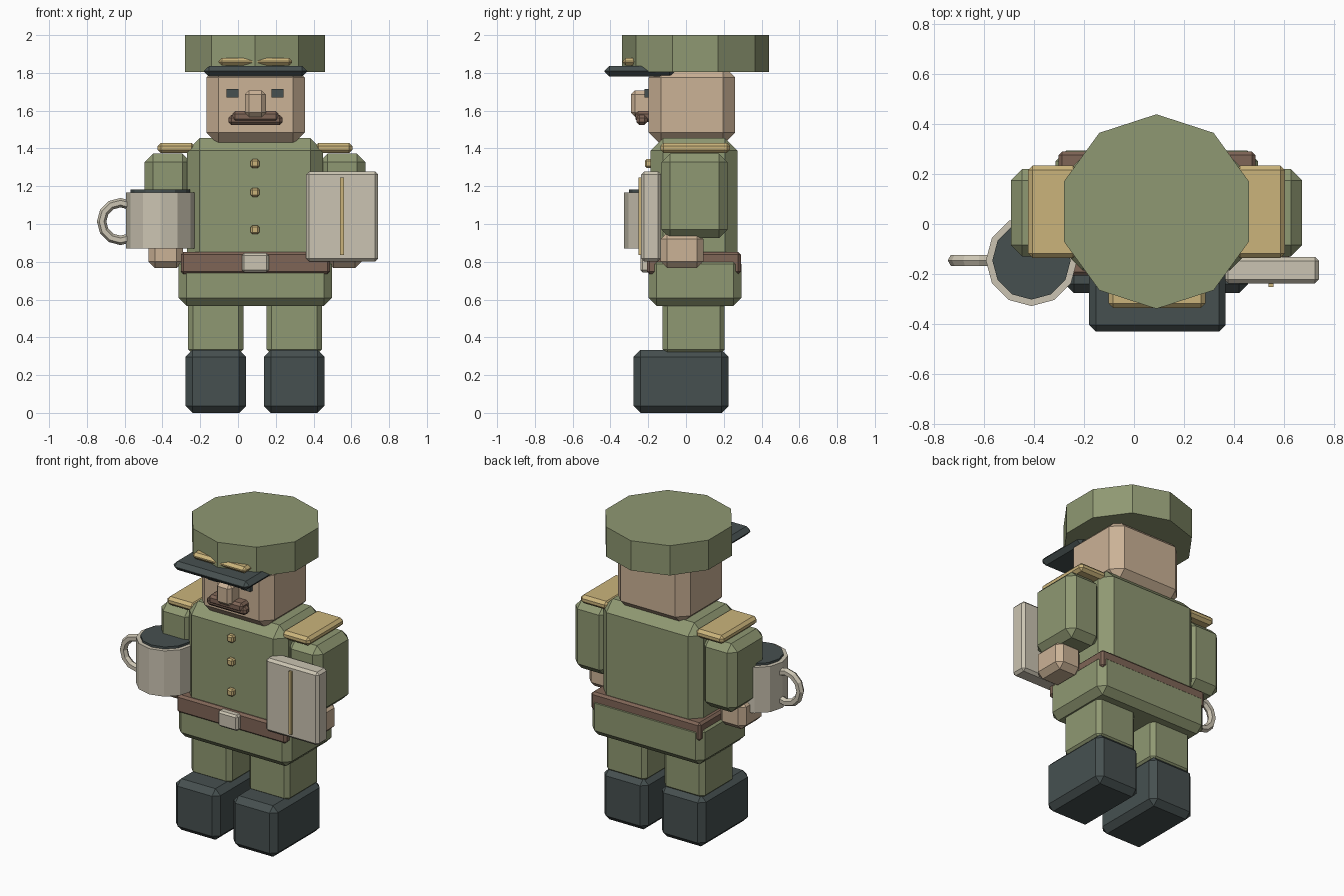
import bpy, bmesh, math
from mathutils import Matrix, Vector

if "Cube" in bpy.data.objects:
    bpy.data.objects.remove(bpy.data.objects["Cube"])

CX = 0.09  # body centre line


def srgb(r, g, b):
    f = lambda c: c / 12.92 if c <= 0.04045 else ((c + 0.055) / 1.055) ** 2.4
    return tuple(f(v / 255) for v in (r, g, b)) + (1.0,)


def material(name, rgb):
    m = bpy.data.materials.new(name)
    m.diffuse_color = srgb(*rgb)
    m.use_nodes = True
    m.node_tree.nodes["Principled BSDF"].inputs["Base Color"].default_value = m.diffuse_color
    return m


OLIVE = material("olive cloth", (143, 152, 114))
DARK = material("dark slate", (70, 80, 80))
SKIN = material("skin", (203, 178, 150))
BROWN = material("brown leather", (127, 101, 86))
GOLD = material("gold", (203, 180, 123))
CREAM = material("cream", (203, 196, 178))


def finish(name, bm, mat):
    bmesh.ops.recalc_face_normals(bm, faces=bm.faces)
    me = bpy.data.meshes.new(name)
    bm.to_mesh(me)
    bm.free()
    me.materials.append(mat)
    ob = bpy.data.objects.new(name, me)
    bpy.context.collection.objects.link(ob)
    return ob


def box(name, x, y, z, mat, bevel=0.0):
    """Chamfered box from (min, max) ranges."""
    bm = bmesh.new()
    size = Vector((x[1] - x[0], y[1] - y[0], z[1] - z[0]))
    mid = Vector((sum(x) / 2, sum(y) / 2, sum(z) / 2))
    bmesh.ops.create_cube(bm, size=1, matrix=Matrix.Translation(mid) @ Matrix.Diagonal(size).to_4x4())
    if bevel:
        bmesh.ops.bevel(bm, geom=bm.edges[:], offset=bevel, segments=1,
                        affect='EDGES', clamp_overlap=True)
    return finish(name, bm, mat)


def pair(name, x, y, z, mat, bevel=0.0):
    """Box given on the +x side and its mirror about the body centre line."""
    box("left_" + name, x, y, z, mat, bevel)
    box("right_" + name, (2 * CX - x[1], 2 * CX - x[0]), y, z, mat, bevel)


def prism(name, centre, radius, z, sides, mat, turn=0.0):
    bm = bmesh.new()
    ring = [(centre[0] + radius * math.sin(turn + 2 * math.pi * i / sides),
             centre[1] + radius * math.cos(turn + 2 * math.pi * i / sides)) for i in range(sides)]
    low = [bm.verts.new((px, py, z[0])) for px, py in ring]
    high = [bm.verts.new((px, py, z[1])) for px, py in ring]
    bm.faces.new(low)
    bm.faces.new(high)
    for i in range(sides):
        j = (i + 1) % sides
        bm.faces.new((low[i], low[j], high[j], high[i]))
    return finish(name, bm, mat)


def ring(name, centre, major, minor, mat, segments=12, sides=6):
    """Ring standing in the xz plane."""
    bm = bmesh.new()
    loops = []
    for i in range(segments):
        a = 2 * math.pi * i / segments
        loop = []
        for k in range(sides):
            b = 2 * math.pi * k / sides
            r = major + minor * math.cos(b)
            loop.append(bm.verts.new((centre[0] + r * math.cos(a),
                                      centre[1] + minor * math.sin(b),
                                      centre[2] + r * math.sin(a))))
        loops.append(loop)
    for i in range(segments):
        p, q = loops[i], loops[(i + 1) % segments]
        for k in range(sides):
            n = (k + 1) % sides
            bm.faces.new((p[k], q[k], q[n], p[n]))
    return finish(name, bm, mat)


# Boots and legs
pair("boot", (0.138, 0.457), (-0.277, 0.225), (0.0, 0.333), DARK, 0.036)
pair("leg", (0.152, 0.445), (-0.124, 0.205), (0.31, 0.62), OLIVE, 0.026)

# Tunic and belt
box("tunic_skirt", (-0.315, 0.497), (-0.198, 0.294), (0.567, 0.83), OLIVE, 0.042)
box("tunic_body", (-0.27, 0.45), (-0.187, 0.272), (0.76, 1.455), OLIVE, 0.066)
box("belt", (-0.303, 0.487), (-0.207, 0.29), (0.735, 0.852), BROWN, 0.014)
box("belt_buckle", (0.02, 0.163), (-0.242, -0.15), (0.744, 0.846), CREAM, 0.012)
for i, z in enumerate((1.32, 1.167, 0.97)):
    box(f"button_{i + 1}", (0.067, 0.113), (-0.217, -0.17), (z - 0.023, z + 0.023), GOLD, 0.009)

# Arms, hands and shoulder boards
pair("arm", (0.43, 0.674), (-0.13, 0.22), (0.925, 1.372), OLIVE, 0.045)
pair("hand", (0.47, 0.655), (-0.135, 0.092), (0.767, 0.955), SKIN, 0.035)
pair("shoulder_board", (0.407, 0.605), (-0.136, 0.234), (1.375, 1.43), GOLD, 0.018)

# Head and face
box("head", (-0.168, 0.355), (-0.198, 0.26), (1.42, 1.84), SKIN, 0.065)
pair("eye", (0.177, 0.242), (-0.22, -0.18), (1.67, 1.716), DARK)
box("nose", (0.036, 0.147), (-0.292, -0.17), (1.567, 1.708), SKIN, 0.022)
box("moustache", (-0.03, 0.215), (-0.268, -0.18), (1.54, 1.598), BROWN, 0.015)
box("moustache_tips", (-0.05, 0.235), (-0.262, -0.205), (1.523, 1.578), BROWN, 0.016)

# Cap with peak and gold braid
prism("cap", (CX, 0.05), 0.39, (1.806, 2.0), 10, OLIVE)
box("cap_peak", (-0.18, 0.367), (-0.432, -0.06), (1.78, 1.837), DARK, 0.027)
box("cap_braid", (-0.102, 0.286), (-0.336, -0.26), (1.838, 1.88), GOLD, 0.017)

# Mug with drink and handle
MUG = (-0.411, -0.146)
prism("mug", MUG, 0.183, (0.87, 1.168), 12, CREAM)
prism("mug_drink", MUG, 0.157, (1.1, 1.182), 12, DARK)
ring("mug_handle", (-0.622, MUG[1], 1.013), 0.1, 0.025, CREAM)

# Book with gold stripe
box("book", (0.361, 0.742), (-0.238, -0.132), (0.802, 1.278), CREAM, 0.016)
box("book_stripe", (0.54, 0.56), (-0.252, -0.22), (0.836, 1.246), GOLD)
